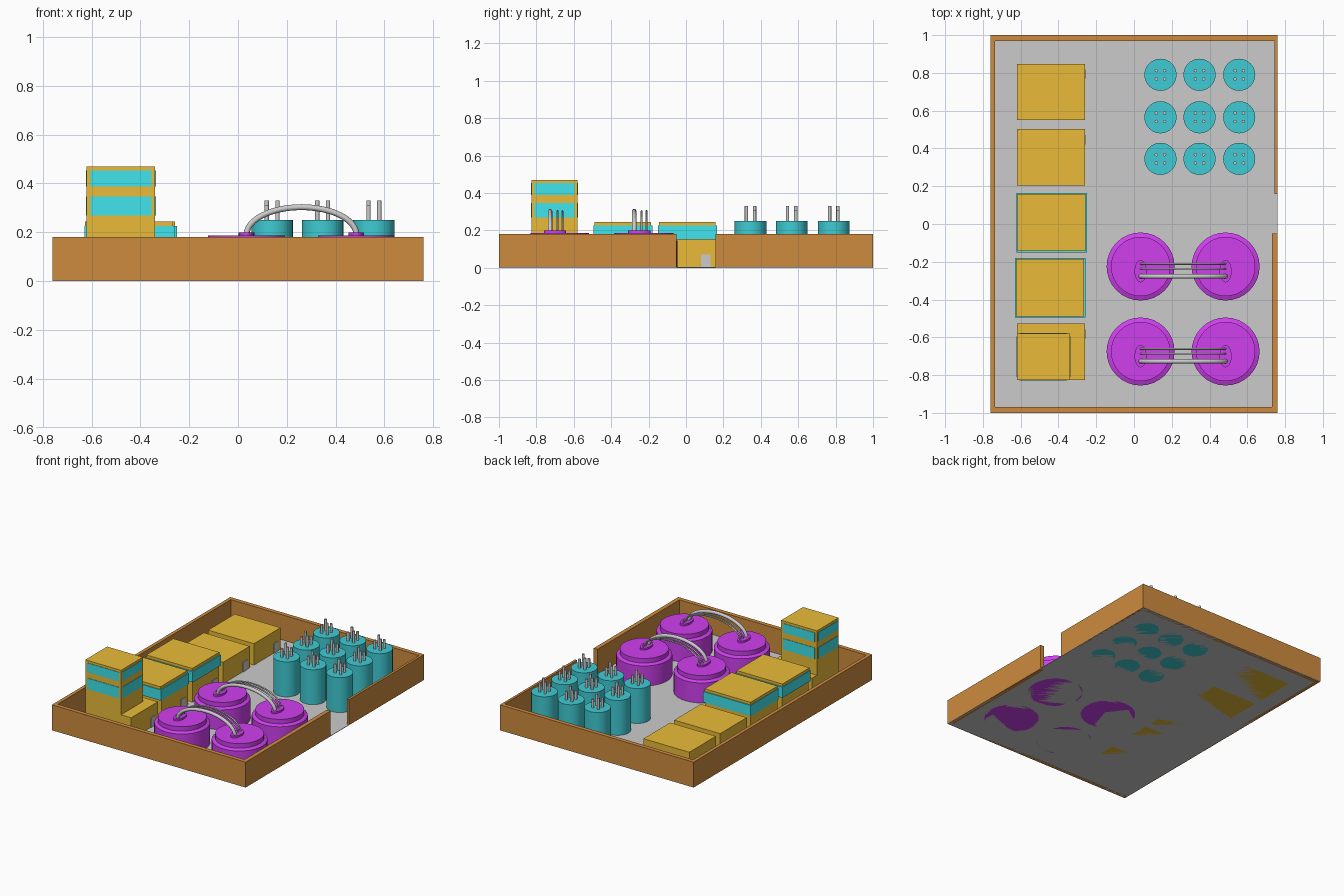
import bpy, bmesh
from math import sin, cos, pi

if "Cube" in bpy.data.objects:
    bpy.data.objects.remove(bpy.data.objects["Cube"])


def material(name, rgb):
    m = bpy.data.materials.new(name)
    m.diffuse_color = (*rgb, 1)
    m.use_nodes = True
    m.node_tree.nodes["Principled BSDF"].inputs["Base Color"].default_value = m.diffuse_color
    return m


BROWN = material("brown", (0.62, 0.26, 0.05))
ORANGE = material("orange", (0.82, 0.50, 0.04))
CYAN = material("cyan", (0.05, 0.78, 0.84))
TEAL = material("teal", (0.05, 0.60, 0.66))
PURPLE = material("purple", (0.62, 0.05, 0.85))


def finish(name, bm, mat=None, smooth=False):
    bmesh.ops.recalc_face_normals(bm, faces=bm.faces)
    me = bpy.data.meshes.new(name)
    bm.to_mesh(me)
    bm.free()
    ob = bpy.data.objects.new(name, me)
    bpy.context.collection.objects.link(ob)
    if mat:
        me.materials.append(mat)
    if smooth:
        bpy.ops.object.select_all(action='DESELECT')
        ob.select_set(True)
        bpy.context.view_layer.objects.active = ob
        bpy.ops.object.shade_smooth_by_angle(angle=0.6)
    return ob


def box(name, x, y, z, mat=None):
    bm = bmesh.new()
    bmesh.ops.create_cube(bm, size=1)
    for v in bm.verts:
        v.co = [lo + (c + 0.5) * (hi - lo) for c, (lo, hi) in zip(v.co, (x, y, z))]
    return finish(name, bm, mat)


def turned(name, cx, cy, profile, mat=None, sides=32, stretch=1):
    """Closed solid of revolution from (radius, z) pairs, capped at both ends."""
    bm = bmesh.new()
    rings = [[bm.verts.new((cx + r * cos(2 * pi * i / sides),
                            cy + stretch * r * sin(2 * pi * i / sides), z))
              for i in range(sides)] for r, z in profile]
    for a, b in zip(rings, rings[1:]):
        for i in range(sides):
            j = (i + 1) % sides
            bm.faces.new((a[i], a[j], b[j], b[i]))
    bm.faces.new(rings[0])
    bm.faces.new(rings[-1])
    return finish(name, bm, mat, True)


def arch(name, x0, x1, y, z, rise, radius, sides=12, steps=24):
    """Half-ellipse pipe bridging x0 to x1."""
    bm = bmesh.new()
    mid, half = (x0 + x1) / 2, (x1 - x0) / 2
    rings = []
    for k in range(steps + 1):
        t = pi * k / steps
        nx, nz = -cos(t) * rise, sin(t) * half
        n = (nx * nx + nz * nz) ** 0.5
        nx, nz = nx / n, nz / n
        px, pz = mid - half * cos(t), z + rise * sin(t)
        rings.append([bm.verts.new((px + radius * cos(a) * nx, y + radius * sin(a),
                                    pz + radius * cos(a) * nz))
                      for a in (2 * pi * i / sides for i in range(sides))])
    for a, b in zip(rings, rings[1:]):
        for i in range(sides):
            j = (i + 1) % sides
            bm.faces.new((a[i], a[j], b[j], b[i]))
    bm.faces.new(rings[0])
    bm.faces.new(rings[-1])
    return finish(name, bm, None, True)


# Ground and perimeter wall with a gate on the right
W = (0, 0.18)
box("ground", (-0.76, 0.76), (-1, 1), (0, 0.003))
box("wall_left", (-0.76, -0.735), (-0.97, 0.97), W, BROWN)
box("wall_front", (-0.76, 0.76), (-1, -0.97), W, BROWN)
box("wall_back", (-0.76, 0.76), (0.97, 1), W, BROWN)
box("wall_right_front", (0.73, 0.76), (-0.97, -0.05), W, BROWN)
box("wall_right_back", (0.743, 0.76), (0.158, 0.97), W, BROWN)

# Row of five buildings, each with a door facing the yard
for i, y in enumerate((-0.825, -0.487, -0.137, 0.205, 0.55)):
    box(f"building_{i}", (-0.62, -0.26), (y, y + 0.298), (0, 0.155), ORANGE)
    box(f"door_{i}", (-0.27, -0.256), (y + 0.217, y + 0.267), (0, 0.072))

# Glazed upper floors and roofs on two of them
for i, (x, y) in enumerate(((-0.63, -0.495), (-0.622, -0.15))):
    box(f"glazed_floor_{i}", (x, x + 0.372), (y, y + 0.315), (0.15, 0.226), CYAN)
    box(f"roof_{i}", (x + 0.004, x + 0.364), (y + 0.006, y + 0.309), (0.226, 0.245), ORANGE)

# Office tower with two window bands on every side
tx, ty = (-0.62, -0.34), (-0.825, -0.58)
box("tower", tx, ty, (0.15, 0.47), ORANGE)
for i, z in enumerate(((0.268, 0.346), (0.388, 0.453))):
    box(f"window_band_x_{i}", (tx[0] - 0.003, tx[1] + 0.003), (ty[0] + 0.015, ty[1] - 0.015), z, CYAN)
    box(f"window_band_y_{i}", (tx[0] + 0.015, tx[1] - 0.015), (ty[0] - 0.003, ty[1] + 0.003), z, CYAN)

# Nine small tanks, each with four vent pipes
for i, x in enumerate((0.14, 0.347, 0.557)):
    for j, y in enumerate((0.345, 0.565, 0.79)):
        turned(f"small_tank_{i}{j}", x, y, ((0.085, 0), (0.085, 0.25)), TEAL)
        for k, (dx, dy, h) in enumerate(((-0.022, -0.022, 0.31), (0.022, -0.022, 0.33),
                                         (-0.022, 0.022, 0.33), (0.022, 0.022, 0.31))):
            turned(f"vent_{i}{j}{k}", x + dx, y + dy, ((0.009, 0.24), (0.009, h)), None, 12)

# Four large tanks, joined in pairs by three arched pipes
for j, y in enumerate((-0.675, -0.225)):
    for i, x in enumerate((0.035, 0.485)):
        turned(f"large_tank_{j}{i}", x, y,
               ((0.18, 0), (0.18, 0.145), (0.157, 0.155), (0.157, 0.187)), PURPLE)
        turned(f"pipe_socket_{j}{i}", x, y - 0.025, ((0.032, 0.18), (0.032, 0.2)), PURPLE, 24, 1.85)
    arch(f"main_pipe_{j}", 0.035, 0.485, y - 0.052, 0.19, 0.113, 0.012)
    arch(f"thin_pipe_a_{j}", 0.035, 0.485, y - 0.012, 0.19, 0.113, 0.005)
    arch(f"thin_pipe_b_{j}", 0.035, 0.485, y + 0.014, 0.19, 0.113, 0.005)
